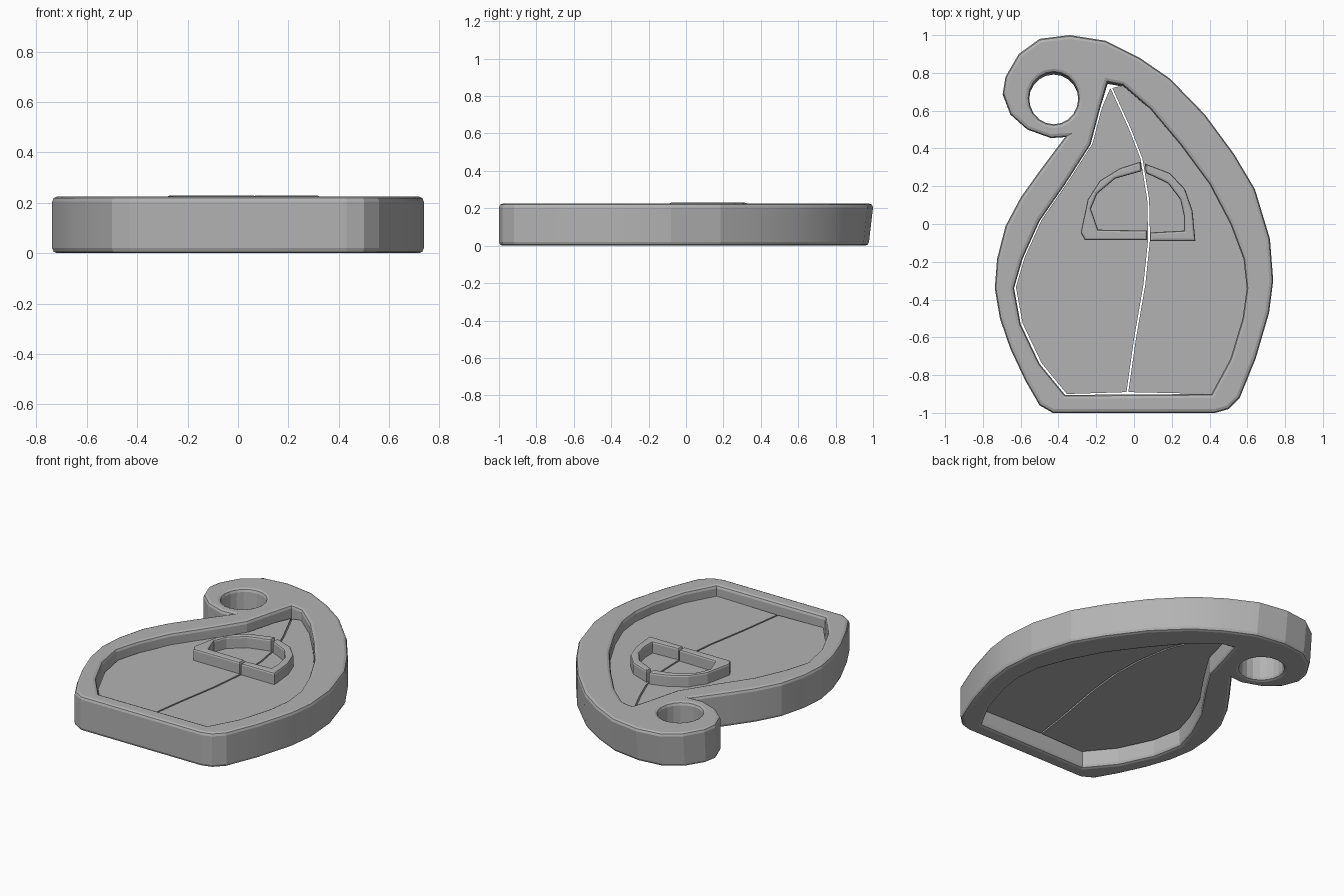
import bpy
import math

if "Cube" in bpy.data.objects:
    bpy.data.objects.remove(bpy.data.objects["Cube"], do_unlink=True)

grey = bpy.data.materials.new("plain grey")
grey.use_nodes = True
colour = (0.45, 0.45, 0.45, 1)
grey.diffuse_color = colour
grey.node_tree.nodes["Principled BSDF"].inputs["Base Color"].default_value = colour


def slab(name, loops, bottom, top, bevel=0.0):
    """Flat outline, with optional hole loops, given thickness and rounded rims."""
    curve = bpy.data.curves.new(name, "CURVE")
    curve.dimensions = "2D"
    curve.fill_mode = "BOTH"
    for loop in loops:
        spline = curve.splines.new("POLY")
        spline.points.add(len(loop) - 1)
        for point, (x, y) in zip(spline.points, loop):
            point.co = (x, y, 0, 1)
        spline.use_cyclic_u = True
    curve.extrude = (top - bottom) / 2 - bevel
    curve.bevel_depth = bevel
    curve.bevel_resolution = 1
    curve.offset = -bevel
    obj = bpy.data.objects.new(name, curve)
    bpy.context.collection.objects.link(obj)
    bpy.ops.object.select_all(action="DESELECT")
    obj.select_set(True)
    bpy.context.view_layer.objects.active = obj
    bpy.ops.object.convert(target="MESH")
    obj = bpy.context.object
    for v in obj.data.vertices:
        v.co.z += (top + bottom) / 2
    obj.data.materials.clear()
    obj.data.materials.append(grey)
    bpy.ops.object.shade_smooth_by_angle(angle=math.radians(12))
    return obj


# Outer rim: teardrop with a curled tip and a round eyelet
outer = [(-.43, -1), (.43, -1), (.5, -.98), (.56, -.92), (.645, -.71),
         (.715, -.47), (.737, -.3), (.72, -.08), (.64, .185), (.53, .37),
         (.375, .58), (.19, .77), (.03, .88), (-.15, .97), (-.34, 1),
         (-.5, .98), (-.61, .9), (-.68, .78), (-.695, .69), (-.655, .58),
         (-.565, .5), (-.44, .455), (-.365, .46), (-.5, .28), (-.6, .14),
         (-.68, -.01), (-.725, -.185), (-.737, -.34), (-.71, -.5),
         (-.655, -.66), (-.575, -.83), (-.5, -.96)]
right_edge = [(.41, -.9), (.51, -.715), (.575, -.5), (.597, -.34), (.58, -.185),
              (.51, 0), (.4, .21), (.245, .42), (.085, .61), (-.06, .735)]
left_edge = [(-.14, .75), (-.18, .61), (-.23, .42), (-.365, .21), (-.5, .015),
             (-.59, -.185), (-.635, -.34), (-.6, -.53), (-.5, -.74), (-.365, -.905)]
eyelet = [(-.425 + .13 * math.cos(a * math.tau / 20),
           .665 + .137 * math.sin(a * math.tau / 20)) for a in range(20)]
rim = slab("outer_rim", [outer, right_edge + left_edge, eyelet], 0, .225, .02)
for v in rim.data.vertices:  # the curled end leans in slightly at its foot
    v.co.y -= max(0, v.co.y - .6) * .3 * max(0, .2 - v.co.z)

# Two door leaves divided by a curved seam
seam = [(-.12, .72), (-.02, .5), (.04, .345), (.075, .13), (.08, -.08),
        (.055, -.32), (.005, -.61), (-.035, -.89)]
gap = .005
slab("right_door_leaf",
     [[(x - gap, y) for x, y in seam]
      + [(x + .01, y + .005) for x, y in reversed(left_edge[1:])]], .105, .155)
slab("left_door_leaf",
     [[(x + gap, y) for x, y in seam]
      + [(x + .01, y) for x, y in right_edge]], .105, .155)

# Raised half-round window surround, one half on each leaf
right_half = [(.07, -.085), (-.26, -.085), (-.282, -.045), (-.245, .13),
              (-.18, .23), (-.075, .295), (.035, .33), (.04, .28), (-.1, .24),
              (-.195, .16), (-.228, .08), (-.19, -.03), (.07, -.035)]
left_half = [(.085, -.09), (.325, -.09), (.31, .07), (.27, .185), (.19, .27),
             (.058, .32), (.063, .27), (.18, .215), (.245, .13), (.265, .04),
             (.265, -.035), (.085, -.045)]
slab("right_window_surround", [right_half], .14, .23, .012)
slab("left_window_surround", [left_half], .14, .23, .012)
